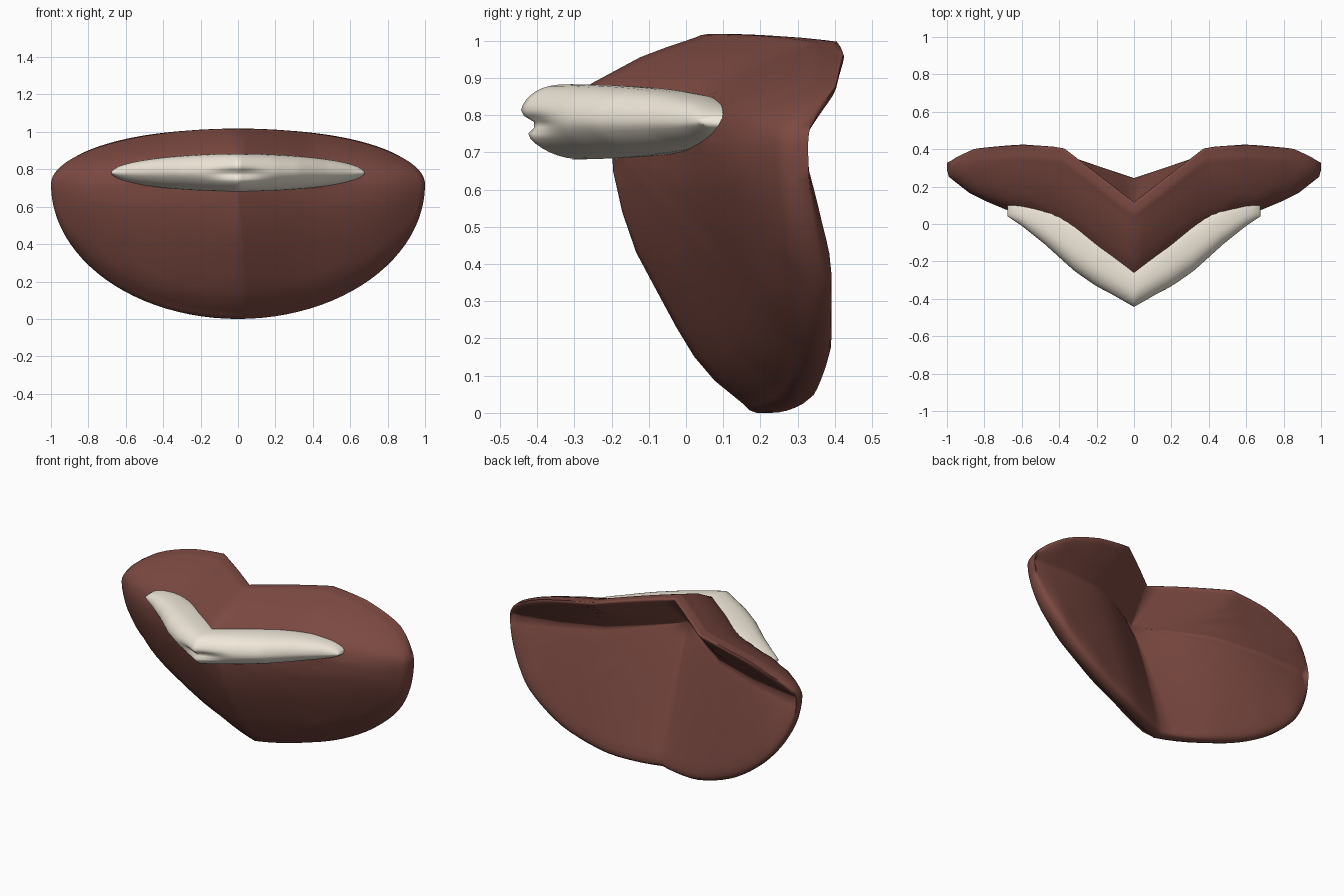
import bpy, math

if "Cube" in bpy.data.objects:
    bpy.data.objects.remove(bpy.data.objects["Cube"])


def material(name, col):
    m = bpy.data.materials.new(name)
    m.diffuse_color = (*col, 1)
    m.use_nodes = True
    m.node_tree.nodes["Principled BSDF"].inputs["Base Color"].default_value = m.diffuse_color
    return m


def interp(x, pts):
    for (a, b), (c, d) in zip(pts, pts[1:]):
        if x <= c:
            return b + (d - b) * (x - a) / (c - a)
    return pts[-1][1]


def make(name, verts, faces, mat, angle):
    me = bpy.data.meshes.new(name)
    me.from_pydata(verts, [], faces)
    me.update()
    ob = bpy.data.objects.new(name, me)
    bpy.context.collection.objects.link(ob)
    me.materials.append(mat)
    bpy.ops.object.select_all(action='DESELECT')
    ob.select_set(True)
    bpy.context.view_layer.objects.active = ob
    bpy.ops.object.mode_set(mode='EDIT')
    bpy.ops.mesh.select_all(action='SELECT')
    bpy.ops.mesh.normals_make_consistent(inside=False)
    bpy.ops.object.mode_set(mode='OBJECT')
    bpy.ops.object.shade_smooth_by_angle(angle=math.radians(angle))
    return ob


# Lip shell: plan curves (|x| -> y) for the rim and the creases at mouth height
RIM_UP = [(0, .08), (.38, .375), (.6, .392), (.85, .375), (1, .31)]
RIM_LOW = [(0, .21), (.3, .31), (.6, .355), (.85, .36), (1, .31)]
CREASE_UP = [(0, -.34), (.43, .0), (.68, .075), (.86, .15), (1, .26)]
CREASE_LOW = [(0, -.20), (.43, .0), (.68, .075), (.86, .15), (1, .26)]
CREASE_BACK = [(0, -.03), (.2, .11), (.4, .23), (.68, .29), (1, .31)]
# Front profiles from the crease (0) to the rim (1)
G_UP = [(0, 0), (.27, .05), (.53, .18), (.83, .61), (1, 1)]
G_LOW = [(0, 0), (.167, .02), (.41, .18), (.72, .5), (.86, .67), (1, 1)]
MID, UP, LOW = .72, .298, .72


def surface(x, z, r, back):
    ax = min(abs(x), 1)
    up = z > MID + 1e-5
    h = (UP if up else LOW) * math.sqrt(max(1 - ax * ax, 1e-6))
    s = min(abs(z - MID) / h / .985, 1)
    rim = interp(ax, RIM_UP if up else RIM_LOW)
    if back:
        y0 = interp(ax, CREASE_BACK)
        g = s if up else s ** .85
        return y0 + (rim + .045 - y0) * g - .014 * max(0, (r - .93) / .06) ** 2
    y0 = interp(ax, CREASE_UP if up else CREASE_LOW)
    return y0 + (rim - .04 - y0) * interp(s, G_UP if up else G_LOW)


N = 96
rings = [(r, 0) for r in (.1, .25, .4, .55, .68, .79, .88, .94, .97, .99)]
rings += [(1, 2), (1, 3)] + [(r, 1) for r, _ in reversed(rings)]
verts, faces = [], []
for r, side in rings:
    for i in range(N):
        t = 2 * math.pi * i / N
        c, s = math.cos(t), math.sin(t)
        x, z = r * c, MID + r * s * (UP if s > 0 else LOW)
        if side >= 2:
            y = interp(abs(x), RIM_UP if s > 0 else RIM_LOW)
            y += -.02 if side == 2 else .018
        else:
            y = surface(x, z, r, side == 1)
            if side == 1:  # inner fold rides higher at the middle
                z += .09 * (1 - abs(x)) * (1 - r * abs(s))
        verts.append((x, y, z))
for k in range(len(rings) - 1):
    for i in range(N):
        j = (i + 1) % N
        faces.append((k*N + i, k*N + j, k*N + N + j, k*N + N + i))
for k, back in ((0, False), (len(rings) - 1, True)):
    verts.append((0, surface(0, MID, 0, back), MID + .09 * back))
    faces += [(k*N + i, k*N + (i + 1) % N, len(verts) - 1) for i in range(N)]
make("lips", verts, faces, material("lip_red", (.20, .067, .053)), 75)

# Teeth: lens-shaped bar folded along the same V, dented at the front tip
FRONT = [(0, -.45), (.2, -.335), (.32, -.25), (.475, -.11), (.6, -.01), (.675, .04)]
BACK = [(0, -.17), (.3, .06), (.48, .135), (.6, .14), (.675, .13)]
M, K = 80, 40
verts, faces = [], []
for i in range(M + 1):
    u = math.sin(math.pi * (i / M - .5))
    # denser columns at the fold as well as at the tips
    u = .5 * u + .5 * (i / M * 2 - 1)
    x = .675 * u
    h = .101 * max(math.sqrt(max(1 - u * u, 0)), .1)
    f, b = interp(abs(x), FRONT), interp(abs(x), BACK)
    for k in range(K):
        a = 2 * math.pi * k / K
        z = .782 + h * math.sin(a)
        ca = math.cos(a)
        ca = math.copysign(abs(ca) ** .75, ca)
        y = (f + b) / 2 - (b - f) / 2 * ca
        if ca > 0:
            y += .045 * math.exp(-(x / .12) ** 2 - ((z - .776) / .02) ** 2)
            # lower half slopes back under the bite line
            y += .05 * max(0, .775 - z) / .1
        verts.append((x, y, z))
for i in range(M):
    for k in range(K):
        j = (k + 1) % K
        faces.append((i*K + k, i*K + j, i*K + K + j, i*K + K + k))
faces += [tuple(range(K)), tuple(range(M*K, M*K + K))]
make("teeth", verts, faces, material("ivory", (.88, .81, .70)), 60)
